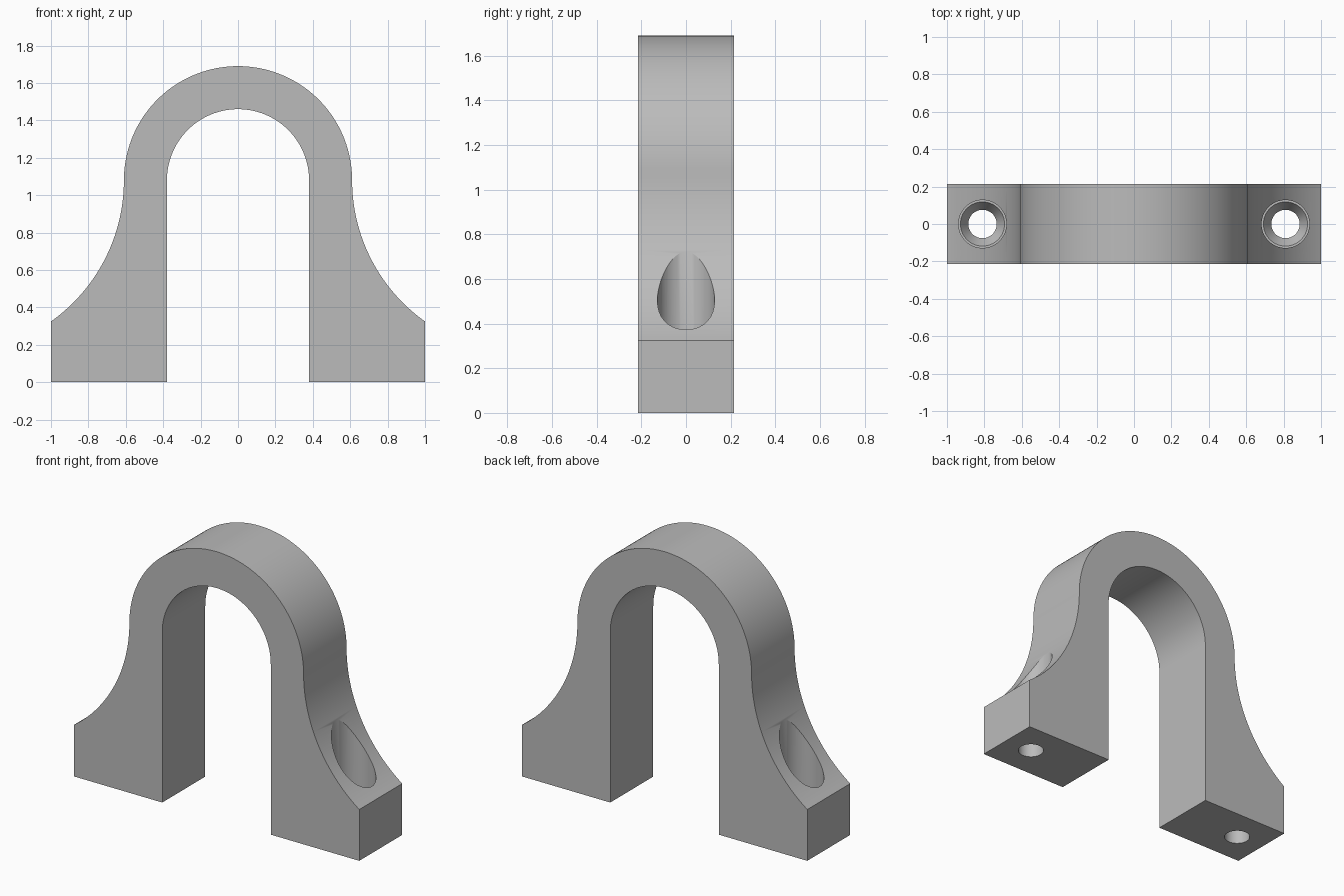
import bpy, bmesh, math

old = bpy.data.objects.get("Cube")
if old:
    bpy.data.objects.remove(old)

HALF_DEPTH = 0.215
SPRING_Z = 1.08                 # height where the arch begins
OUTER_R, INNER_R = 0.61, 0.38
FLARE_R = 0.926                 # concave flank radius
FOOT_X, FOOT_Z = 1.0, 0.325
HOLE_X = 0.81

grey = bpy.data.materials.new("plain grey")
grey.use_nodes = True
colour = (0.5, 0.5, 0.5, 1)
grey.diffuse_color = colour
grey.node_tree.nodes["Principled BSDF"].inputs["Base Color"].default_value = colour


def make_object(name, bm):
    bmesh.ops.recalc_face_normals(bm, faces=bm.faces)
    mesh = bpy.data.meshes.new(name)
    bm.to_mesh(mesh)
    bm.free()
    mesh.materials.append(grey)
    obj = bpy.data.objects.new(name, mesh)
    bpy.context.collection.objects.link(obj)
    return obj


def arc(cx, cz, r, a0, a1, steps):
    angles = [a0 + (a1 - a0) * i / steps for i in range(steps + 1)]
    return [(cx + r * math.cos(a), cz + r * math.sin(a)) for a in angles]


# Saddle clamp body: one outline extruded through its depth
end = math.pi + math.asin((SPRING_Z - FOOT_Z) / FLARE_R)
flank = arc(OUTER_R + FLARE_R, SPRING_Z, FLARE_R, end, math.pi, 32)
outline = [(FOOT_X, 0), (FOOT_X, FOOT_Z)] + flank[1:]
outline += arc(0, SPRING_Z, OUTER_R, 0, math.pi, 80)[1:]
outline += [(-x, z) for x, z in reversed(flank[1:-1])]
outline += [(-FOOT_X, FOOT_Z), (-FOOT_X, 0), (-INNER_R, 0)]
outline += arc(0, SPRING_Z, INNER_R, math.pi, 0, 64)
outline += [(INNER_R, 0)]

bm = bmesh.new()
face = bm.faces.new([bm.verts.new((x, -HALF_DEPTH, z)) for x, z in outline])
extruded = bmesh.ops.extrude_face_region(bm, geom=[face])["geom"]
moved = [g for g in extruded if isinstance(g, bmesh.types.BMVert)]
bmesh.ops.translate(bm, verts=moved, vec=(0, 2 * HALF_DEPTH, 0))
body = make_object("saddle_clamp", bm)


# Screw holes: turned cutter with shank, countersink and head clearance
def screw_cutter(name, x):
    profile = [(0.076, -0.1), (0.076, 0.13), (0.118, 0.2), (0.128, 0.2), (0.128, 1.0)]
    sides = 64
    bm = bmesh.new()
    rings = []
    for r, z in profile:
        rings.append([bm.verts.new((x + px, py, z))
                      for px, py in arc(0, 0, r, 0, math.tau, sides)[:-1]])
    for low, high in zip(rings, rings[1:]):
        for i in range(sides):
            j = (i + 1) % sides
            bm.faces.new((low[i], low[j], high[j], high[i]))
    bm.faces.new(rings[0])
    bm.faces.new(rings[-1])
    cutter = make_object(name, bm)
    cutter.hide_render = True
    return cutter


bpy.context.view_layer.objects.active = body
for side, x in (("left", HOLE_X), ("right", -HOLE_X)):
    cutter = screw_cutter(side + "_screw_cutter", x)
    cut = body.modifiers.new(side + "_screw_hole", "BOOLEAN")
    cut.operation = "DIFFERENCE"
    cut.solver = "EXACT"
    cut.object = cutter
    bpy.ops.object.modifier_apply(modifier=cut.name)
    bpy.data.objects.remove(cutter)

# Smooth the curved walls, keep the edges sharp
bpy.ops.object.select_all(action="DESELECT")
body.select_set(True)
bpy.ops.object.shade_smooth_by_angle(angle=math.radians(25))
